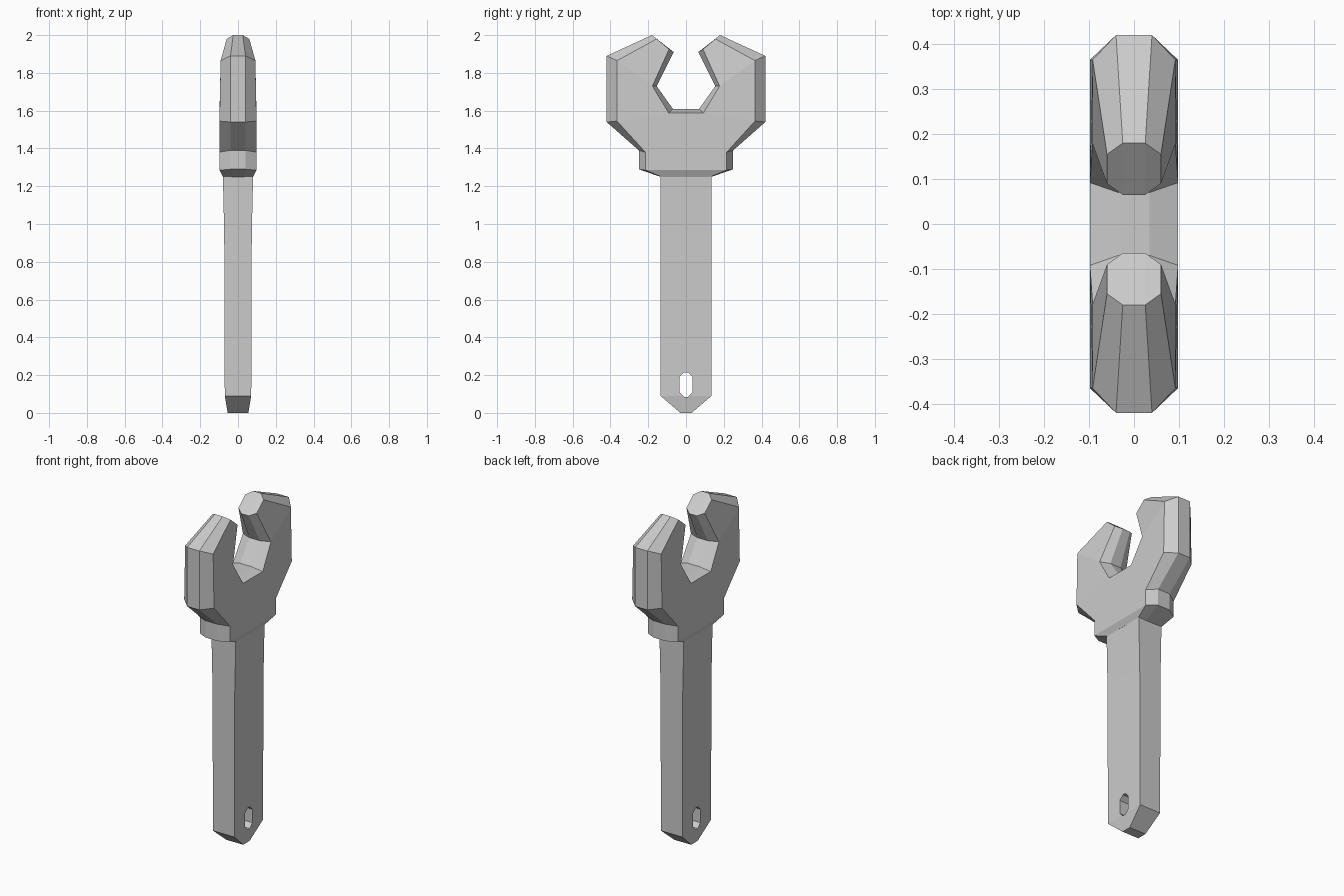
import bpy, bmesh

if "Cube" in bpy.data.objects:
    bpy.data.objects.remove(bpy.data.objects["Cube"], do_unlink=True)

# Plain steel colour
steel = bpy.data.materials.new("steel_grey")
steel.use_nodes = True
COLOUR = (0.6, 0.6, 0.6, 1)
steel.diffuse_color = COLOUR
steel.node_tree.nodes["Principled BSDF"].inputs["Base Color"].default_value = COLOUR


def add_object(name, bm):
    bmesh.ops.recalc_face_normals(bm, faces=bm.faces)
    mesh = bpy.data.meshes.new(name)
    bm.to_mesh(mesh)
    bm.free()
    obj = bpy.data.objects.new(name, mesh)
    bpy.context.collection.objects.link(obj)
    mesh.materials.append(steel)
    return obj


# Head: edge strip point (y, z, half x) and flat side point (y, z, half x)
outer = [
    ((.18, 2.0, .025), (.155, 1.98, .06)),    # jaw tip
    ((.42, 1.89, .04), (.365, 1.865, .092)),  # shoulder
    ((.42, 1.54, .04), (.365, 1.545, .098)),
    ((.25, 1.39, .04), (.215, 1.38, .098)),   # collar
    ((.25, 1.29, .04), (.215, 1.285, .098)),
    ((.135, 1.25, .03), (.13, 1.25, .08)),
]
inner = [
    ((.065, 1.91, .025), (.09, 1.925, .06)),  # jaw tip
    ((.155, 1.73, .035), (.178, 1.73, .092)),
    ((.07, 1.61, .035), (.092, 1.588, .098)),  # throat
]
half = inner[::-1] + outer
loop = [(p, 1) for p in half] + [(p, -1) for p in half[::-1]]
n, h = len(loop), len(half)
bm = bmesh.new()
rings = []
for which, side in ((1, 1), (0, 1), (0, -1), (1, -1)):
    rings.append([bm.verts.new((side * p[which][2], s * p[which][0], p[which][1]))
                  for p, s in loop])
for a, b in zip(rings, rings[1:]):
    for i in range(n):
        j = (i + 1) % n
        bm.faces.new((a[i], a[j], b[j], b[i]))
# Flat sides: two quads per jaw, then strips across the body
for ring in (rings[0], rings[3]):
    for jaw in (ring, ring[::-1]):
        for i in range(2):
            bm.faces.new((jaw[i], jaw[i + 1], jaw[4 - i], jaw[5 - i]))
    bm.faces.new((ring[0], ring[5], ring[n - 6], ring[n - 1]))
    for i in range(5, h - 1):
        bm.faces.new((ring[i], ring[i + 1], ring[n - 2 - i], ring[n - 1 - i]))
add_object("wrench_head", bm)

# Handle: stacked rectangles (z, half y, half x)
bm = bmesh.new()
levels = [(0, .03, .055), (.09, .135, .07), (.95, .135, .073), (1.26, .135, .08)]
stack = [[bm.verts.new((sx * x, sy * y, z)) for sx, sy in ((1, 1), (-1, 1), (-1, -1), (1, -1))]
         for z, y, x in levels]
for a, b in zip(stack, stack[1:]):
    for i in range(4):
        j = (i + 1) % 4
        bm.faces.new((a[i], a[j], b[j], b[i]))
bm.faces.new(stack[0])
bm.faces.new(stack[-1])
handle = add_object("handle", bm)

# Hanging hole through the handle
bm = bmesh.new()
profile = [(.01, .215), (.035, .19), (.035, .11), (.01, .085),
           (-.01, .085), (-.035, .11), (-.035, .19), (-.01, .215)]
hole_face = bm.faces.new([bm.verts.new((-.2, y, z)) for y, z in profile])
extruded = bmesh.ops.extrude_face_region(bm, geom=[hole_face])["geom"]
bmesh.ops.translate(bm, vec=(.4, 0, 0),
                    verts=[v for v in extruded if isinstance(v, bmesh.types.BMVert)])
cutter = add_object("hole_cutter", bm)
cutter.hide_render = True
cut = handle.modifiers.new("hanging_hole", 'BOOLEAN')
cut.object, cut.operation, cut.solver = cutter, 'DIFFERENCE', 'EXACT'
bpy.context.view_layer.objects.active = handle
bpy.ops.object.modifier_apply(modifier=cut.name)
bpy.data.objects.remove(cutter, do_unlink=True)
